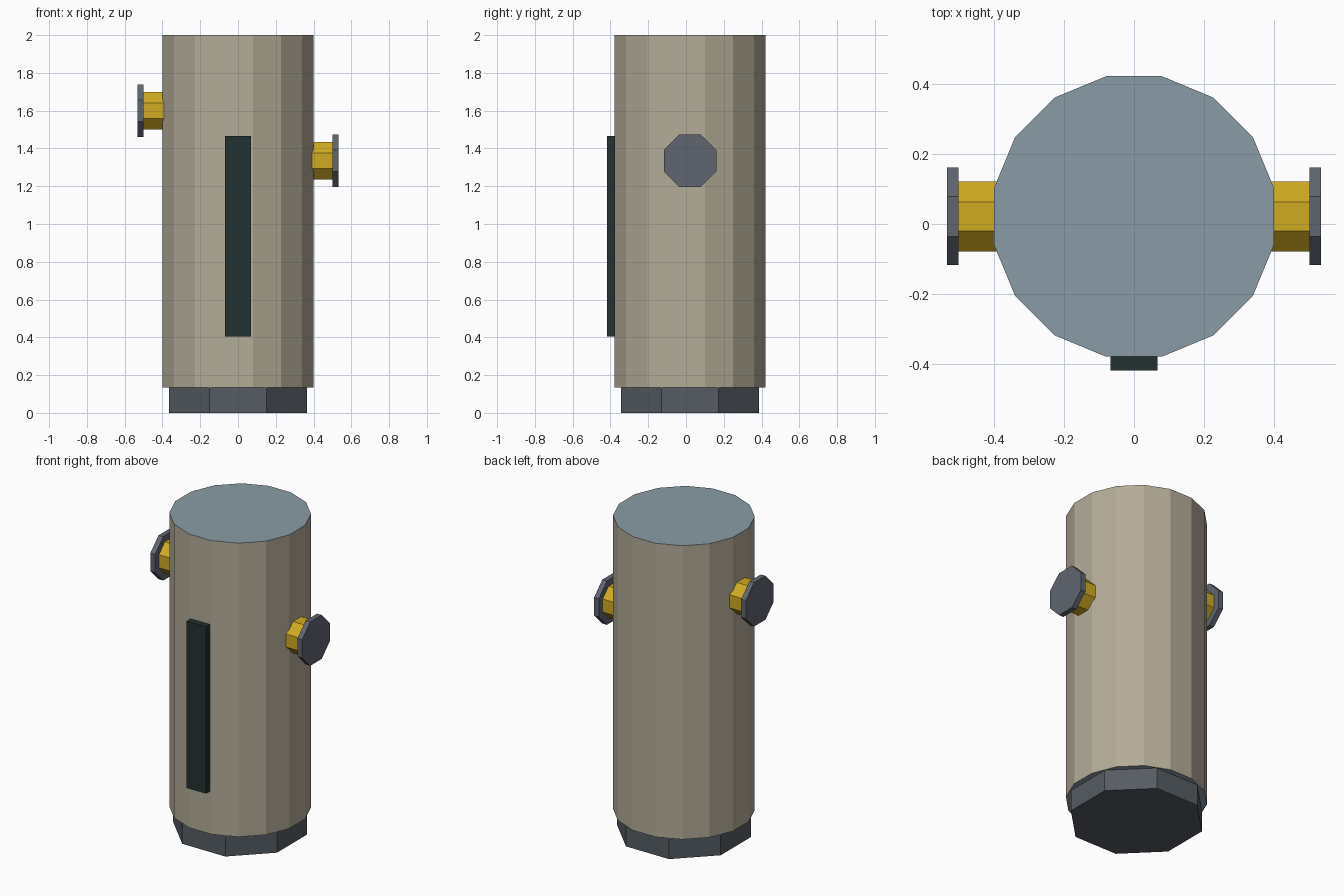
import bpy, math

if "Cube" in bpy.data.objects:
    bpy.data.objects.remove(bpy.data.objects["Cube"])

CY = 0.0215  # depth of the main axis


def material(name, hexcode):
    def lin(c):
        return c / 12.92 if c <= 0.04045 else ((c + 0.055) / 1.055) ** 2.4
    m = bpy.data.materials.new(name)
    m.diffuse_color = [lin(int(hexcode[i:i + 2], 16) / 255) for i in (0, 2, 4)] + [1]
    m.use_nodes = True
    m.node_tree.nodes["Principled BSDF"].inputs["Base Color"].default_value = m.diffuse_color
    return m


tan = material("tan", "B4AC98")
blue_grey = material("blue grey", "8A9CA6")
base_grey = material("base grey", "555C63")
flange_grey = material("flange grey", "60656F")
yellow = material("yellow", "D0AB22")
dark_green = material("dark green", "243131")


def prism(name, sides, apothem, start, end, mat, axis="Z", x=0, z=0):
    """Flat-sided cylinder from start to end along Z or X, flats on the main axes."""
    mid = (start + end) / 2
    loc = (x, CY, mid) if axis == "Z" else (mid, CY, z)
    bpy.ops.mesh.primitive_cylinder_add(
        vertices=sides, radius=apothem / math.cos(math.pi / sides),
        depth=abs(end - start), location=loc)
    ob = bpy.context.object
    ob.name = name
    # Half a step of turn puts flats at the front and sides
    turn = math.pi / sides
    for v in ob.data.vertices:
        px, py, pz = v.co
        c, s = math.cos(turn), math.sin(turn)
        px, py = px * c - py * s, px * s + py * c
        v.co = (px, py, pz) if axis == "Z" else (pz, py, -px)
    ob.data.materials.append(mat)
    return ob


# Base and main body, with differently coloured body ends
prism("base", 8, 0.365, 0, 0.14, base_grey)
body = prism("body", 16, 0.40, 0.135, 2.0, tan)
body.data.materials.append(blue_grey)
for f in body.data.polygons:
    if abs(f.normal.z) > 0.5:
        f.material_index = 1

# Side ports: short pipe with a flange, at different heights
for label, side, height in (("left", -1, 1.60), ("right", 1, 1.335)):
    prism(label + "_pipe", 8, 0.10, side * 0.36, side * 0.515, yellow, "X", z=height)
    prism(label + "_flange", 8, 0.139, side * 0.50, side * 0.533, flange_grey, "X", z=height)

# Front panel strip
bpy.ops.mesh.primitive_cube_add(size=1, location=(0, -0.3925, 0.935))
panel = bpy.context.object
panel.name = "front_panel"
panel.scale = (0.135, 0.051, 1.06)
panel.data.materials.append(dark_green)
